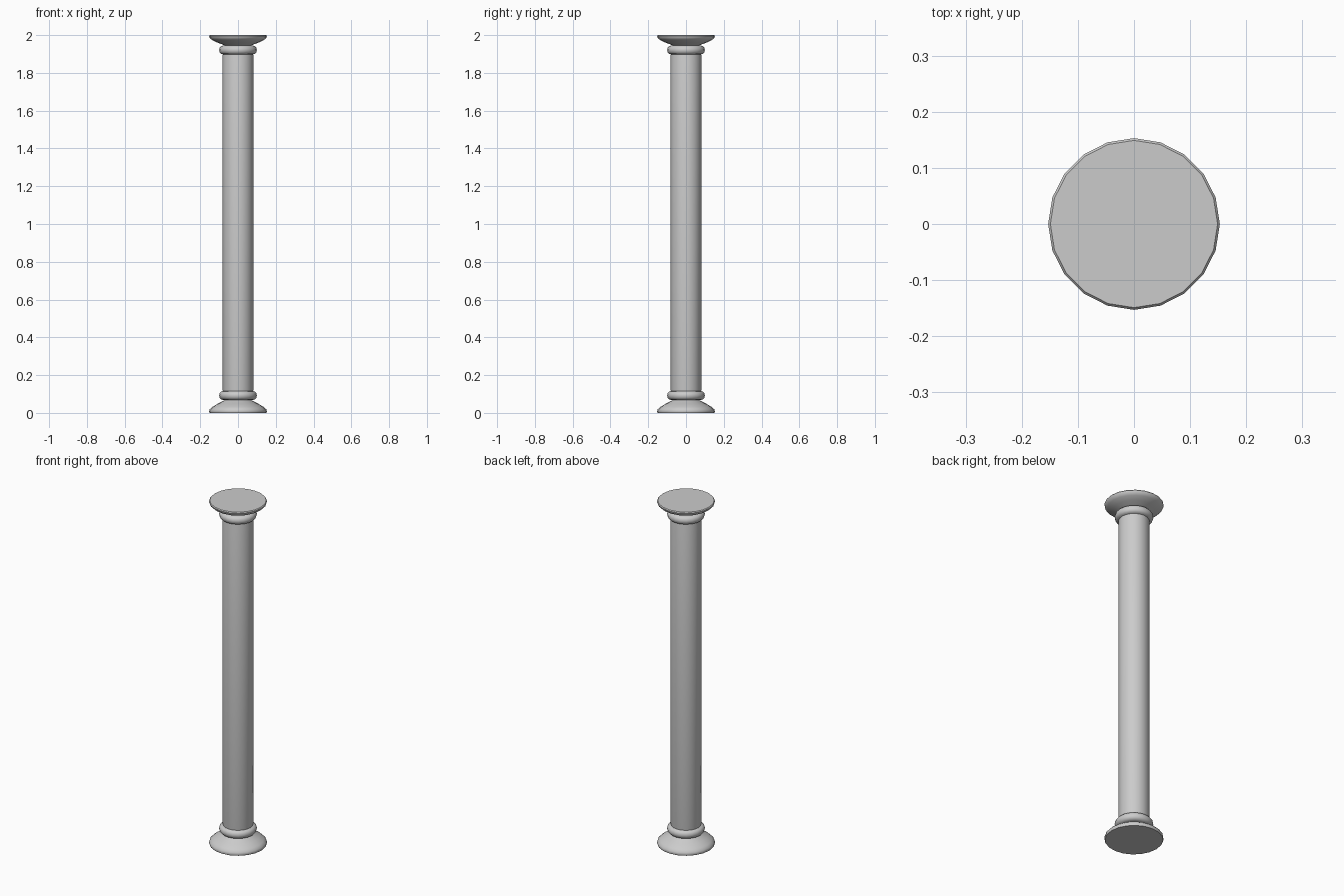
import bpy, bmesh, math

if "Cube" in bpy.data.objects:
    bpy.data.objects.remove(bpy.data.objects["Cube"])

SIDES = 20


def lathe(name, profile):
    """Revolve (radius, height) points about z and cap both ends."""
    bm = bmesh.new()
    rings = []
    for r, z in profile:
        rings.append([bm.verts.new((r * math.cos(2 * math.pi * i / SIDES),
                                    r * math.sin(2 * math.pi * i / SIDES), z))
                      for i in range(SIDES)])
    for a, b in zip(rings, rings[1:]):
        for i in range(SIDES):
            j = (i + 1) % SIDES
            bm.faces.new((a[i], a[j], b[j], b[i]))
    bm.faces.new(rings[0][::-1])
    bm.faces.new(rings[-1])
    bmesh.ops.recalc_face_normals(bm, faces=bm.faces[:])
    mesh = bpy.data.meshes.new(name)
    bm.to_mesh(mesh)
    bm.free()
    obj = bpy.data.objects.new(name, mesh)
    bpy.context.collection.objects.link(obj)
    bpy.ops.object.select_all(action='DESELECT')
    bpy.context.view_layer.objects.active = obj
    obj.select_set(True)
    bpy.ops.object.shade_smooth_by_angle(angle=math.radians(50))
    return obj


def bead(z, half):
    """Rounded ring moulding, listed upwards from the neck to the shaft."""
    return [(0.08 + 0.02 * math.cos(t), z + half * math.sin(t))
            for t in (math.radians(a) for a in range(-90, 91, 30))]


# Base: flat foot, flared skirt, neck and bead
base = [(0.150, 0.0), (0.153, 0.006), (0.151, 0.018), (0.137, 0.031),
        (0.110, 0.047), (0.084, 0.060), (0.071, 0.068)] + bead(0.092, 0.023)

# Capital: bead, neck and flared bowl up to the flat top
capital = bead(1.921, 0.023) + [(0.071, 1.946), (0.084, 1.951), (0.110, 1.961),
                                (0.137, 1.974), (0.151, 1.986),
                                (0.153, 1.995), (0.149, 2.0)]

# Whole column as one turned piece; the straight shaft joins the two ends
shaft = [(0.081, 0.120), (0.081, 1.893)]
lathe("column", base + shaft + capital)
